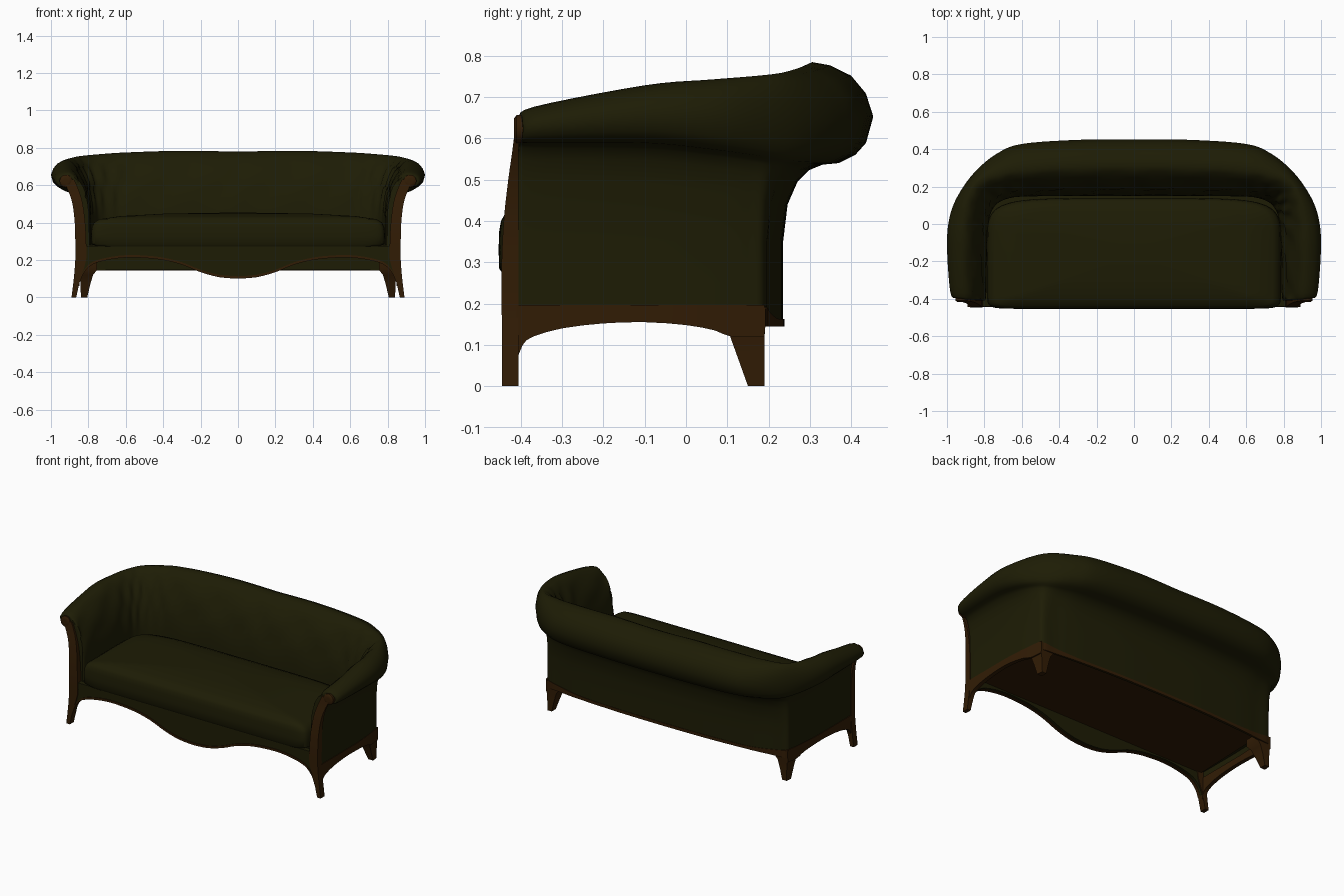
import bpy, bmesh, math
from mathutils import Vector

if "Cube" in bpy.data.objects:
    bpy.data.objects.remove(bpy.data.objects["Cube"])


def material(name, rgb):
    m = bpy.data.materials.new(name)
    m.use_nodes = True
    m.diffuse_color = (*rgb, 1)
    bsdf = m.node_tree.nodes["Principled BSDF"]
    bsdf.inputs["Base Color"].default_value = (*rgb, 1)
    bsdf.inputs["Roughness"].default_value = 1.0
    return m


OLIVE = material("olive_fabric", (0.0125, 0.0117, 0.0015))
WOOD = material("dark_wood", (0.031, 0.0115, 0.0015))


def loft(name, rings, mat, angle=40):
    """Skin closed rings of points and cap both ends."""
    bm = bmesh.new()
    rows = [[bm.verts.new(p) for p in ring] for ring in rings]
    n = len(rows[0])
    for a, b in zip(rows, rows[1:]):
        for i in range(n):
            j = (i + 1) % n
            bm.faces.new((a[i], a[j], b[j], b[i]))
    bm.faces.new(rows[0][::-1])
    bm.faces.new(rows[-1])
    bmesh.ops.triangulate(bm, faces=[f for f in bm.faces if len(f.verts) > 4])
    bmesh.ops.recalc_face_normals(bm, faces=bm.faces)
    me = bpy.data.meshes.new(name)
    bm.to_mesh(me)
    bm.free()
    ob = bpy.data.objects.new(name, me)
    bpy.context.collection.objects.link(ob)
    me.materials.append(mat)
    bpy.ops.object.select_all(action="DESELECT")
    ob.select_set(True)
    bpy.context.view_layer.objects.active = ob
    bpy.ops.object.shade_smooth_by_angle(angle=math.radians(angle))
    return ob


def spline(pts, steps):
    """Smooth curve through points of any dimension."""
    pts = [Vector(p) for p in pts]
    out = []
    for i in range(len(pts) - 1):
        a, b = pts[max(i - 1, 0)], pts[i]
        c, d = pts[i + 1], pts[min(i + 2, len(pts) - 1)]
        for k in range(steps):
            t = k / steps
            out.append(b + (c - a) * (t / 2) + (2 * a - 5 * b + 4 * c - d) * (t * t / 2)
                       + (3 * b - a - 3 * c + d) * (t ** 3 / 2))
    return out + [pts[-1]]


def mirror_x(ring, side):
    return [(side * x, y, z) for x, y, z in ring]


# Half plan: body x y, roll outer x y, inner x y, roll top and bottom heights
stations = [
    (.866, -.41, .95, -.392, .80, -.41, .648, .59),
    (.868, -.37, .982, -.365, .79, -.37, .676, .588),
    (.868, -.10, 1.0, -.10, .785, -.10, .728, .586),
    (.86, .06, .98, .06, .775, .02, .742, .57),
    (.848, .15, .925, .18, .76, .07, .75, .555),
    (.83, .19, .84, .29, .73, .11, .757, .542),
    (.74, .20, .73, .378, .67, .137, .766, .537),
    (.6, .215, .6, .428, .58, .147, .775, .535),
    (.3, .231, .3, .45, .3, .15, .784, .535),
    (0, .235, 0, .453, 0, .15, .779, .535),
]
half = spline(stations, 5)

# Rolled outer section: share of the way from body to roll edge, share of height
roll = [(.44, .005), (.62, .02), (.8, .1), (.92, .22), (1, .48), (.92, .7), (.76, .87),
        (.53, .97), (.34, 1)]


def shell_ring(s, u):
    body, edge, inner = Vector(s[0:2]), Vector(s[2:4]), Vector(s[4:6])
    top, bot = s[6], s[7]
    base = .147 if body.y > .195 else .158

    def at(p, z):
        return (p[0], p[1], z)
    pts = [at(body, z) for z in (base, .25, .35)]
    pts += [at(body.lerp(edge, f), bot - d) for f, d in ((.05, .095), (.16, .04), (.29, .012))]
    pts += [at(body.lerp(edge, f), bot + g * (top - bot)) for f, g in roll]
    crest = body.lerp(edge, .34)
    fwd = (inner - body).normalized()
    drop = top - .42
    # tufted inner face
    for k in range(1, 10):
        t = k / 9
        puff = .008 * math.sin(t * math.pi) * math.cos(u * 1.25 + (k // 3) * math.pi)
        pts.append(at(crest.lerp(inner, 1 - (1 - t) ** 1.7) + fwd * puff, top - drop * t ** 1.5))
    # thin wall below the seat
    wall = body + fwd * .015
    return pts + [at(inner, .28), at(inner, .24), at(wall, .235), at(wall, base)]


rings = [shell_ring(s, i) for i, s in enumerate(half)]
rings += [mirror_x(r, -1) for r in rings[-2::-1]]
loft("back_and_arms", rings, OLIVE, 60)

# Seat cushion with rounded rear corners and crowned top
outline = []
for k in range(64):
    a = 2 * math.pi * k / 64
    c, s = math.cos(a), math.sin(a)
    e = .36 if s > 0 else .1
    outline.append((.782 * math.copysign(abs(c) ** e, c), .295 * math.copysign(abs(s) ** e, s)))
levels = [(.97, .272), (1, .285), (1.005, .33), (1, .375), (.985, .4), (.95, .418),
          (.8, .435), (.5, .448), (.1, .453)]
loft("seat_cushion", [[(x * k, y * k - .157, z) for x, y in outline] for k, z in levels], OLIVE, 50)

# Serpentine front apron with a wooden lower edge
apron = spline([(0, .1), (.1, .108), (.2, .135), (.3, .175), (.4, .2), (.5, .211), (.6, .213),
                (.7, .2), (.78, .175), (.825, .13), (.845, .08)], 3)
apron = [(-x, z) for x, z in apron[:0:-1]] + [(x, z) for x, z in apron]


def strip(name, y0, y1, z_low, z_high, mat):
    loft(name, [[(x, y0, z_low(z)), (x, y0, z_high(z)), (x, y1, z_high(z)), (x, y1, z_low(z))]
                for x, z in apron], mat)


strip("front_apron", -.440, -.41, lambda z: z + .003, lambda z: .275, OLIVE)
strip("apron_trim", -.445, -.425, lambda z: z, lambda z: z + .013, WOOD)

# Seat deck and recessed underside board
deck = [(-.85, -.41), (.85, -.41), (.83, .17), (.6, .2), (-.6, .2), (-.83, .17)]
loft("seat_deck", [[(x * .97, y, z) for x, y in deck] for z in (.24, .28)], OLIVE)
loft("underside_board", [[(x * .985, y, z) for x, y in deck] for z in (.225, .24)], WOOD)

# Thin back rail along the bowed rear edge
rail = []
for x, y in [(s[0], s[1]) for s in half if s[1] > .185]:
    top = .163 + .03 * max(0, (x - .5) / .33) ** 2
    rail.append([(x, y + .003, .145), (x, y + .003, top), (x, y - .004, top), (x, y - .004, .145)])
rail += [mirror_x(r, -1) for r in rail[-2::-1]]
loft("back_rail", rail, WOOD)

arch = spline([(-.41, .06), (-.395, .1), (-.37, .12), (-.3, .14), (-.2, .152), (-.1, .155),
               (0, .148), (.07, .135), (.11, .12), (.19, .12)], 2)
# Post levels: height, inner x, outer x, front y
post = spline([(0, .865, .89, -.445), (.1, .842, .878, -.445), (.2, .812, .87, -.446),
               (.3, .812, .87, -.446), (.4, .817, .873, -.441), (.5, .83, .885, -.43),
               (.57, .85, .908, -.42), (.63, .876, .938, -.413)], 3)
# Rear leg levels: height, inner x, outer x, front y, rear y
rear = [(0, .806, .84, .15, .19), (.07, .79, .842, .125, .19), (.12, .775, .846, .107, .19),
        (.145, .755, .849, .09, .192), (.19, .755, .85, .09, .193)]

for side, tag in ((1, "left"), (-1, "right")):
    # Arched side rail
    rings = []
    for y, z in arch:
        x = .872 - .025 * max(0, (y + .1) / .29) ** 1.5
        rings.append(mirror_x([(x, y, z), (x, y, .197), (x - .025, y, .197), (x - .025, y, z)], side))
    loft(tag + "_side_rail", rings, WOOD)
    # Front leg sweeping up into the arm post
    loft(tag + "_front_post", [mirror_x([(a, y, z), (b, y, z), (b, -.405, z), (a, -.405, z)], side)
                               for z, a, b, y in post], WOOD)
    # Scroll on the arm front
    loft(tag + "_arm_scroll", [mirror_x([(.92 + r * math.cos(k * math.pi / 8), y,
                                          .622 + r * math.sin(k * math.pi / 8)) for k in range(16)], side)
                               for y, r in ((-.385, .034), (-.41, .034), (-.416, .026), (-.416, .012))], WOOD)
    # Splayed rear leg
    loft(tag + "_rear_leg", [mirror_x([(a, f, z), (b, f, z), (b - .004, r, z), (a, r, z)], side)
                             for z, a, b, f, r in rear], WOOD)
